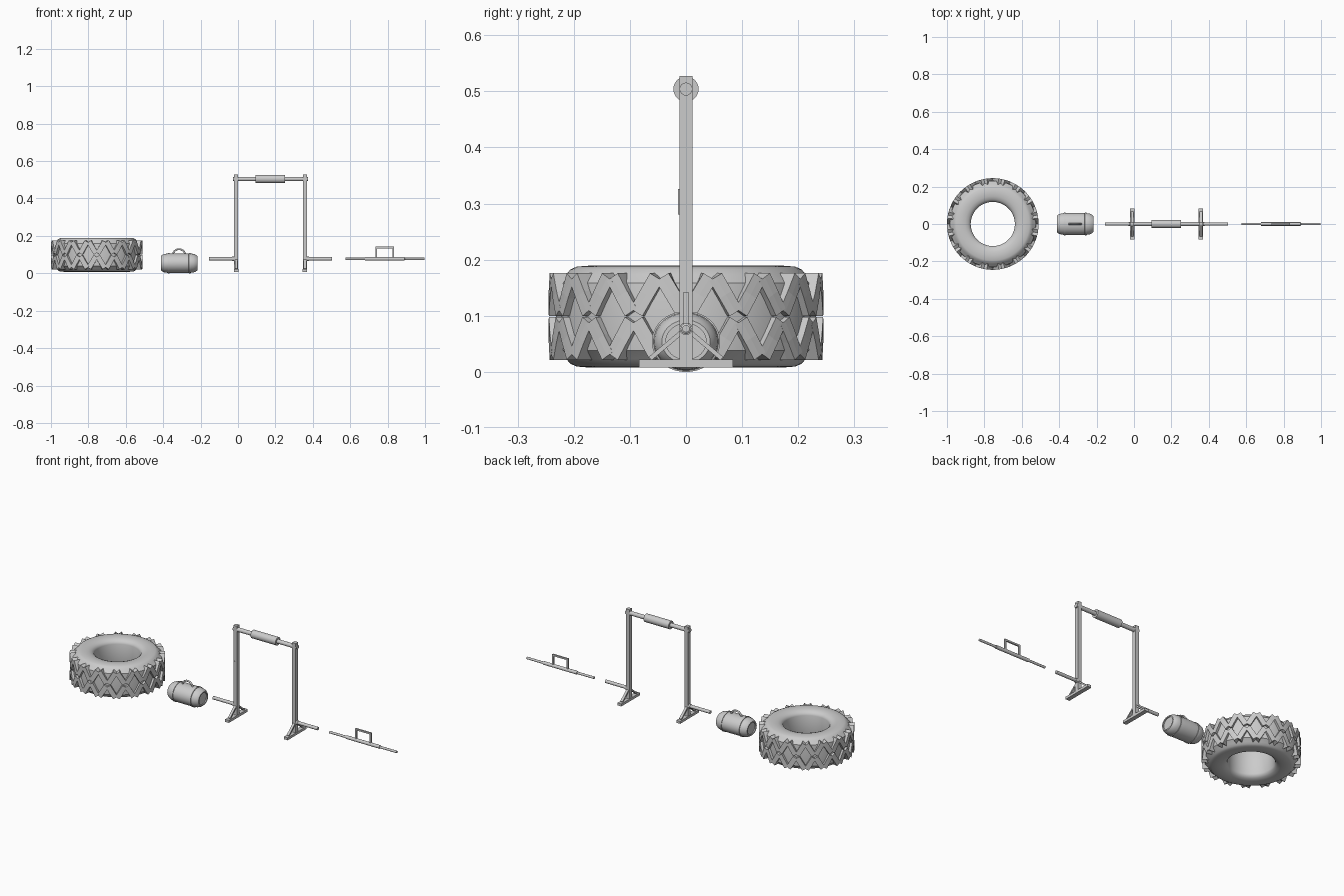
import bpy, bmesh, math
from mathutils import Vector, Matrix

cube = bpy.data.objects.get("Cube")
if cube:
    bpy.data.objects.remove(cube)

grey = bpy.data.materials.new("plain_grey")
grey.use_nodes = True
grey.diffuse_color = (0.6, 0.6, 0.6, 1)
grey.node_tree.nodes["Principled BSDF"].inputs["Base Color"].default_value = (0.6, 0.6, 0.6, 1)


def finish(name, bm, smooth=False):
    bmesh.ops.recalc_face_normals(bm, faces=bm.faces)
    mesh = bpy.data.meshes.new(name)
    bm.to_mesh(mesh)
    bm.free()
    mesh.materials.append(grey)
    obj = bpy.data.objects.new(name, mesh)
    bpy.context.collection.objects.link(obj)
    if smooth:
        bpy.ops.object.select_all(action='DESELECT')
        obj.select_set(True)
        bpy.context.view_layer.objects.active = obj
        bpy.ops.object.shade_smooth_by_angle(angle=math.radians(35))


def box(name, center, size, tilt=0):
    bm = bmesh.new()
    m = Matrix.Translation(center) @ Matrix.Rotation(tilt, 4, 'X') @ Matrix.Diagonal((*size, 1))
    bmesh.ops.create_cube(bm, size=1, matrix=m)
    finish(name, bm)


def lathe(name, profile, axis, center, steps, closed=False, scale=(1, 1, 1)):
    """Spin (radius, along) points round the x or z axis."""
    bm = bmesh.new()
    pts = [Vector((a, r, 0)) if axis == 'X' else Vector((r, 0, a)) for r, a in profile]
    vs = [bm.verts.new(p) for p in pts]
    edges = [bm.edges.new(p) for p in zip(vs, vs[1:])]
    if closed:
        edges.append(bm.edges.new((vs[-1], vs[0])))
    direction = (1, 0, 0) if axis == 'X' else (0, 0, 1)
    bmesh.ops.spin(bm, geom=vs + edges, cent=(0, 0, 0), axis=direction,
                   angle=math.tau, steps=steps, use_merge=True)
    bmesh.ops.remove_doubles(bm, verts=bm.verts, dist=0.00005)
    bmesh.ops.transform(bm, verts=bm.verts,
                        matrix=Matrix.Translation(center) @ Matrix.Diagonal((*scale, 1)))
    finish(name, bm, True)


def rod(name, x0, x1, radius, z):
    lathe(name, [(0, x0), (radius, x0), (radius, x1), (0, x1)], 'X', (0, 0, z), 24)


def tube(name, points, radius):
    curve = bpy.data.curves.new(name, 'CURVE')
    curve.dimensions = '3D'
    curve.bevel_depth = radius
    curve.bevel_resolution = 3
    curve.use_fill_caps = True
    spline = curve.splines.new('POLY')
    spline.points.add(len(points) - 1)
    for p, co in zip(spline.points, points):
        p.co = (*co, 1)
    curve.materials.append(grey)
    obj = bpy.data.objects.new(name, curve)
    bpy.context.collection.objects.link(obj)


# Tyre carcass: half profile mirrored about its middle height
TYRE_X, TYRE_Z = -0.755, 0.0985
half = [(0.118, 0.066), (0.122, 0.076), (0.132, 0.084), (0.148, 0.0895), (0.17, 0.091),
        (0.195, 0.089), (0.206, 0.084), (0.214, 0.075), (0.23, 0.06), (0.232, 0.03)]
profile = half + [(r, -z) for r, z in reversed(half)]
lathe("tyre_carcass", profile, 'Z', (TYRE_X, 0, TYRE_Z), 72, closed=True)

# Tread block template, subdivided so that it can bend
bm = bmesh.new()
bmesh.ops.create_cube(bm, size=1)
bmesh.ops.subdivide_edges(bm, edges=bm.edges[:], cuts=1, use_grid_fill=True)
block = bpy.data.meshes.new("tread_block")
bm.to_mesh(block)
bm.free()

# Tyre tread: two mirrored rows of slanted blocks wrapped round the carcass
R, BLOCKS = 0.245, 32
bm = bmesh.new()
for row in (-1, 1):
    for i in range(BLOCKS):
        slant = row * (1 if i % 2 else -1) * math.radians(31)
        first = len(bm.verts)
        bm.from_mesh(block)
        bm.verts.ensure_lookup_table()
        for v in bm.verts[first:]:
            a, b = v.co.x * 0.027, v.co.z * 0.073
            s = a * math.cos(slant) - b * math.sin(slant)
            z = a * math.sin(slant) + b * math.cos(slant) + row * 0.039
            r = R - 0.035 * (0.5 - v.co.y)
            t = s / R + math.tau * (i + 0.5) / BLOCKS
            v.co = (TYRE_X + r * math.cos(t), r * math.sin(t), TYRE_Z + z)
finish("tyre_tread", bm)
bpy.data.meshes.remove(block)

# Keg with hoops and carrying handle
KEG = (-0.315, 0, 0.054)
side = [(0, 0.092), (0.036, 0.092), (0.036, 0.098), (0.043, 0.098), (0.05, 0.09),
        (0.056, 0.076), (0.058, 0.06), (0.059, 0.03)]
lathe("keg_body", side + [(r, -a) for r, a in reversed(side)], 'X', KEG, 40, scale=(1, 1, 0.89))
for label, s in (("right", -1), ("left", 1)):
    x = s * 0.056
    ring = [(0.055, x - 0.005), (0.061, x - 0.004), (0.061, x + 0.004), (0.055, x + 0.005)]
    lathe(label + "_keg_hoop", ring, 'X', KEG, 40, closed=True, scale=(1, 1, 0.89))
arc = [(KEG[0] + 0.033 * math.cos(t), 0, 0.096 + 0.033 * math.sin(t))
       for t in [math.pi * k / 14 for k in range(15)]]
tube("keg_handle", arc, 0.005)

# Carrying frame: posts, feet, braces and weight pegs
MID = 0.174
for label, s in (("right", -1), ("left", 1)):
    x = MID + s * 0.184
    box(label + "_post", (x, 0, 0.2675), (0.022, 0.023, 0.519))
    box(label + "_foot", (x, 0, 0.015), (0.024, 0.168, 0.014))
    for end, d in (("front", -1), ("back", 1)):
        box(f"{label}_{end}_brace", (x, d * 0.036, 0.047), (0.014, 0.073, 0.008),
            -d * math.radians(40))
    inner, outer = x + s * 0.008, MID + s * 0.328
    rod(label + "_weight_peg", *sorted((inner, outer)), 0.009, 0.077)
    rod(label + "_peg_collar", *sorted((inner, x + s * 0.021)), 0.0115, 0.077)
box("post_plate", (MID - 0.184, -0.0125, 0.303), (0.012, 0.003, 0.046))

# Crossbar with padded roller
rod("crossbar", MID - 0.2, MID + 0.2, 0.0115, 0.504)
rod("crossbar_pad", 0.094, 0.25, 0.0225, 0.504)

# Loose lifting bar with square handle
BAR_X, BAR_Z = 0.785, 0.077
half = [(0, 0.211), (0.0065, 0.211), (0.0065, 0.107), (0.0095, 0.105)]
lathe("lifting_bar", half + [(r, -a) for r, a in reversed(half)], 'X', (BAR_X, 0, BAR_Z), 24)
for label, s in (("right", -1), ("left", 1)):
    box(label + "_handle_upright", (BAR_X + s * 0.045, 0, 0.109), (0.009, 0.009, 0.066))
box("handle_grip", (BAR_X, 0, 0.138), (0.099, 0.009, 0.009))
